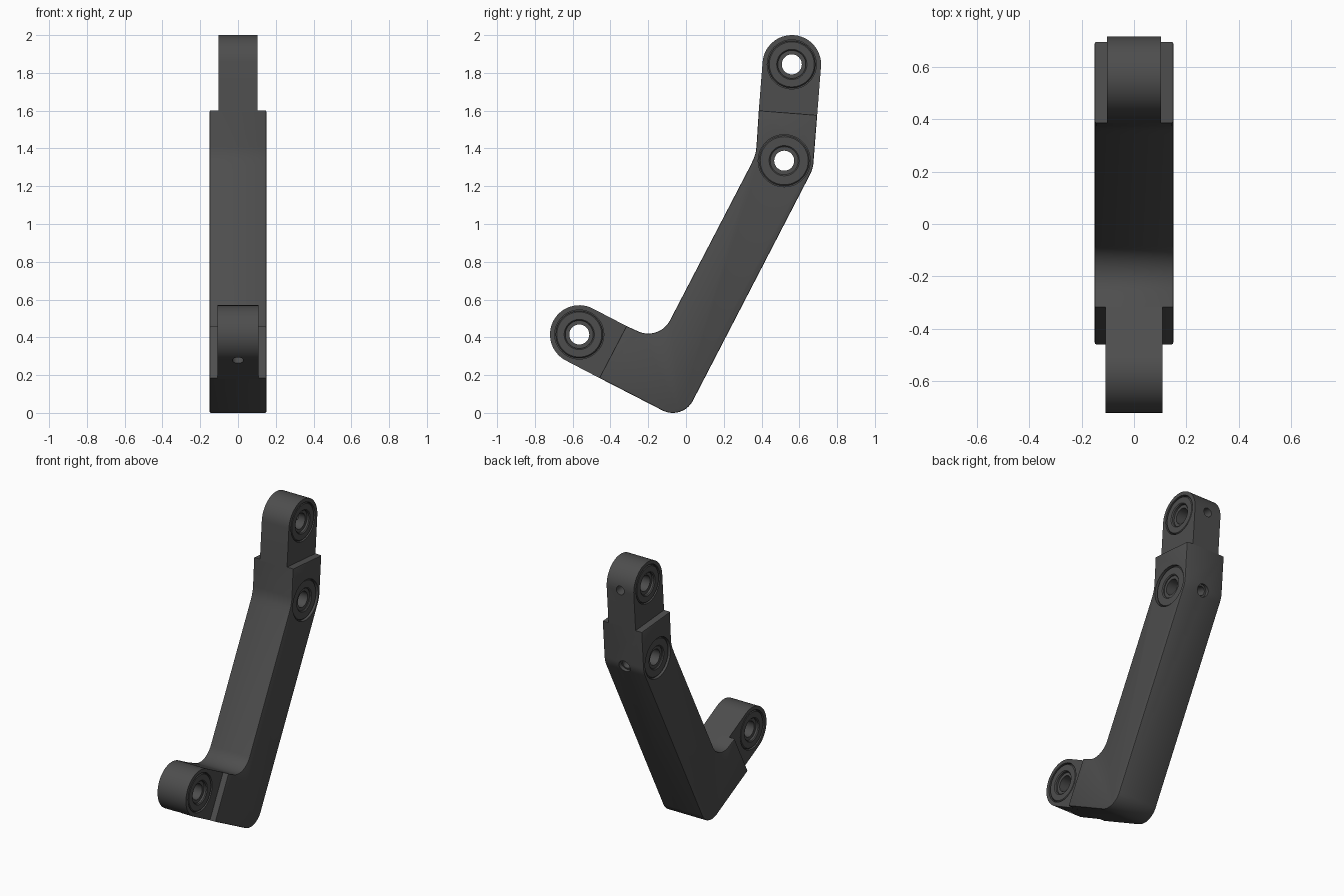
import bpy, bmesh, math
from mathutils import Vector

if "Cube" in bpy.data.objects:
    bpy.data.objects.remove(bpy.data.objects["Cube"])

R = 0.155                                  # half height of the arm
UPPER, MIDDLE, LOWER = (0.56, 1.845), (0.52, 1.335), (-0.565, 0.415)   # pivots (y, z)
ARM = math.atan2(0.887, 0.462)             # direction of the long arm
TIP = math.atan2(UPPER[1] - MIDDLE[1], UPPER[0] - MIDDLE[0])
Q = math.pi / 2

dark = bpy.data.materials.new("dark_grey")
dark.diffuse_color = (0.075, 0.075, 0.075, 1)
dark.use_nodes = True
dark.node_tree.nodes["Principled BSDF"].inputs["Base Color"].default_value = dark.diffuse_color


def arc(c, r, a0, a1, n):
    return [(c[0] + r * math.cos(a0 + (a1 - a0) * i / n),
             c[1] + r * math.sin(a0 + (a1 - a0) * i / n)) for i in range(n + 1)]


def offset(p, ang, d):
    return (p[0] + d * math.cos(ang), p[1] + d * math.sin(ang))


def finish(name, bm):
    bmesh.ops.recalc_face_normals(bm, faces=bm.faces)
    me = bpy.data.meshes.new(name)
    bm.to_mesh(me)
    bm.free()
    me.materials.append(dark)
    ob = bpy.data.objects.new(name, me)
    bpy.context.collection.objects.link(ob)
    return ob


def plate(name, profile, half, bevel=0):
    """Extrude a (y, z) outline across x, with an optional rounded rim."""
    bm = bmesh.new()
    face = bm.faces.new([bm.verts.new((-half, y, z)) for y, z in profile])
    ext = bmesh.ops.extrude_face_region(bm, geom=[face], use_keep_orig=True)
    bmesh.ops.translate(bm, vec=(2 * half, 0, 0),
                        verts=[v for v in ext["geom"] if isinstance(v, bmesh.types.BMVert)])
    bmesh.ops.recalc_face_normals(bm, faces=bm.faces)
    if bevel:
        rim = [e for e in bm.edges if abs(e.verts[0].co.x - e.verts[1].co.x) < 1e-6]
        bmesh.ops.bevel(bm, geom=rim, offset=bevel, segments=2, profile=0.5, affect='EDGES')
    return finish(name, bm)


def cylinder(start, end, r):
    a, b = Vector(start), Vector(end)
    bm = bmesh.new()
    mat = (b - a).to_track_quat('Z', 'Y').to_matrix().to_4x4()
    mat.translation = (a + b) / 2
    bmesh.ops.create_cone(bm, cap_ends=True, segments=48, radius1=r, radius2=r,
                          depth=(b - a).length, matrix=mat)
    ob = finish("cutter", bm)
    ob.hide_render = True
    return ob


def ring(name, c, x0, x1, r0, r1):
    """Chamfered bushing ring between x0 (inside) and x1 (outside)."""
    k = 0.006
    s = math.copysign(k, x1 - x0)
    prof = [(x0, r0), (x1 - s, r0), (x1, r0 + k), (x1, r1 - k), (x1 - s, r1), (x0, r1)]
    bm, n = bmesh.new(), 48
    loops = [[bm.verts.new((x, c[0] + r * math.cos(4 * Q * i / n), c[1] + r * math.sin(4 * Q * i / n)))
              for x, r in prof] for i in range(n)]
    for i in range(n):
        a, b = loops[i], loops[(i + 1) % n]
        for j in range(len(prof)):
            k2 = (j + 1) % len(prof)
            bm.faces.new((a[j], a[k2], b[k2], b[j]))
    smooth(finish(name, bm))


def smooth(ob):
    bpy.ops.object.select_all(action='DESELECT')
    ob.select_set(True)
    bpy.context.view_layer.objects.active = ob
    bpy.ops.object.shade_smooth_by_angle(angle=math.radians(30))


def drill(ob, cutters):
    bpy.context.view_layer.objects.active = ob
    for c in cutters:
        m = ob.modifiers.new("cut", 'BOOLEAN')
        m.operation, m.solver, m.object = 'DIFFERENCE', 'EXACT', c
        bpy.ops.object.modifier_apply(modifier=m.name)
        bpy.data.objects.remove(c)
    smooth(ob)


def pivot(ob, c, half, seat, sink, ang, screw, counter=0):
    """Through bore, two bushing seats with rings, and a radial screw hole."""
    cuts = [cylinder((-0.3, *c), (0.3, *c), 0.053)]
    for s in (-1, 1):
        cuts.append(cylinder((s * (half - 0.022), *c), (s * 0.3, *c), seat))
        ring(ob.name + "_bushing", c, s * (half - 0.026), s * (half - sink), 0.074, seat - 0.005)
    cuts.append(cylinder((0, *c), (0, *offset(c, ang, 0.3)), screw))
    if counter:
        cuts.append(cylinder((0, *offset(c, ang, 0.13)), (0, *offset(c, ang, 0.3)), counter))
    drill(ob, cuts)


# main bent arm
cut_top = offset(MIDDLE, TIP, 0.255)
cut_low = offset(LOWER, ARM - Q, 0.2)
body = plate("bent_arm",
             [offset(cut_low, ARM + 2 * Q, R)]
             + arc((-0.07, 0.12), 0.12, ARM - 2 * Q, ARM - Q, 14)
             + arc(MIDDLE, R, ARM - Q, TIP - Q, 5)
             + [offset(cut_top, TIP - Q, R), offset(cut_top, TIP + Q, R)]
             + [(0.373, 1.41), (0.369, 1.378), (0.358, 1.345), (0.34, 1.307)]
             + arc((-0.2, 0.55), 0.13, ARM - Q, ARM - 2 * Q, 14)
             + [offset(cut_low, ARM, R)], 0.15, 0.007)
pivot(body, MIDDLE, 0.15, 0.138, 0.010, ARM - Q + 0.2, 0.03, 0.042)


# narrower rounded tabs at both ends
def tab(name, c, ang, length, half):
    foot = offset(c, ang + 2 * Q, length)
    return plate(name, [offset(foot, ang - Q, R)] + arc(c, R, ang - Q, ang + Q, 28)
                 + [offset(foot, ang + Q, R)], half)


upper = tab("upper_tab", UPPER, TIP, 0.265, 0.103)
pivot(upper, UPPER, 0.103, 0.13, 0.002, TIP - Q, 0.03)
lower = tab("lower_tab", LOWER, ARM + Q, 0.21, 0.108)
pivot(lower, LOWER, 0.108, 0.13, 0.002, ARM + 2 * Q, 0.03)
